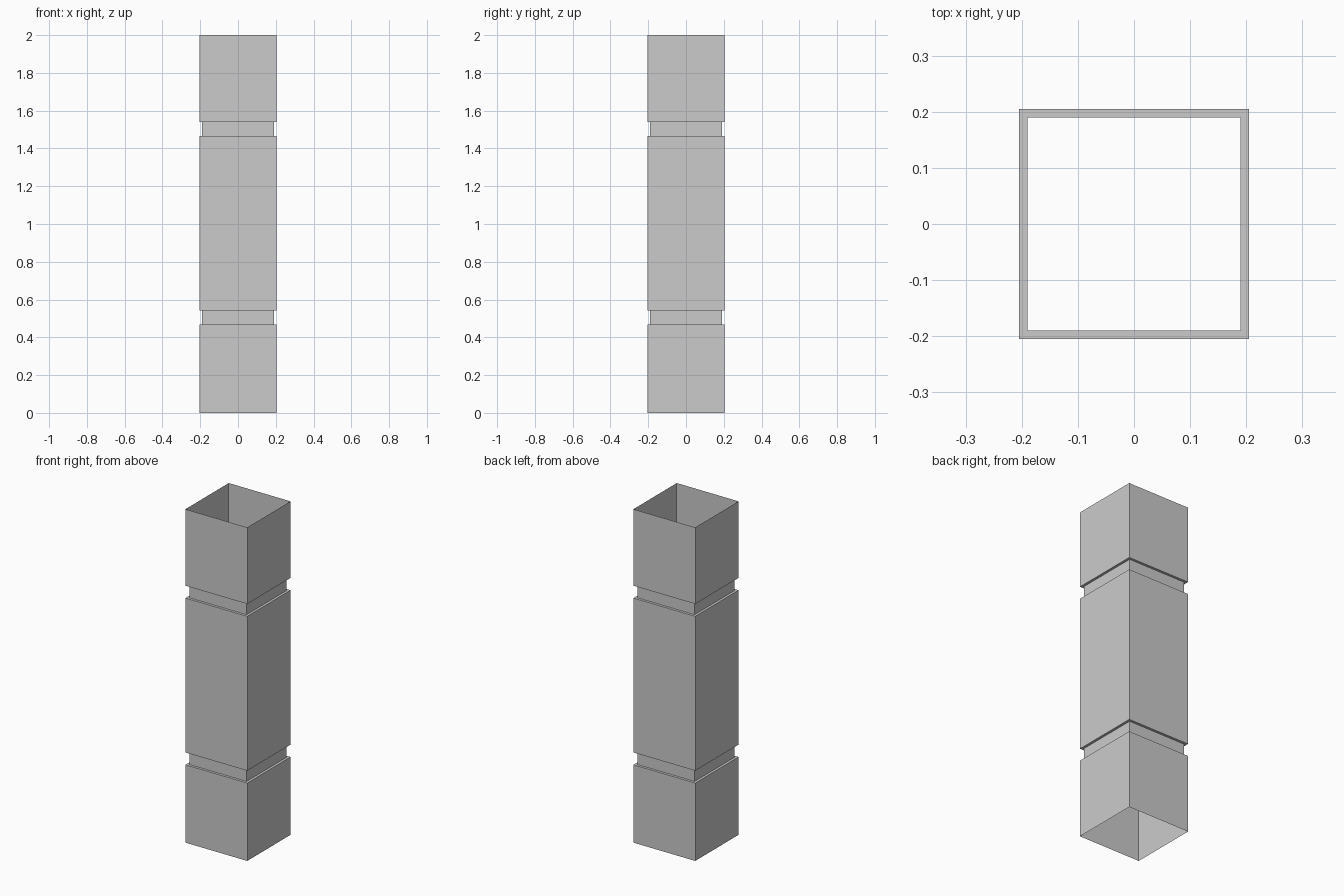
import bpy, bmesh

if "Cube" in bpy.data.objects:
    bpy.data.objects.remove(bpy.data.objects["Cube"])

OUTER, INNER = 0.205, 0.19

# Wall profile from bottom to top: (half width, height), with two recessed bands
PROFILE = [(OUTER, 0.0)]
for low, high in ((0.467, 0.541), (1.467, 1.541)):
    PROFILE += [(OUTER, low), (INNER, low), (INNER, high), (OUTER, high)]
PROFILE.append((OUTER, 2.0))

CORNERS = [(-1, -1), (1, -1), (1, 1), (-1, 1)]


def square_shell(name, profile):
    """Open-ended thin square tube that follows the profile."""
    bm = bmesh.new()
    rings = [[bm.verts.new((sx * h, sy * h, z)) for sx, sy in CORNERS]
             for h, z in profile]
    for a, b in zip(rings, rings[1:]):
        for i in range(4):
            j = (i + 1) % 4
            bm.faces.new((a[i], a[j], b[j], b[i]))
    mesh = bpy.data.meshes.new(name)
    bm.to_mesh(mesh)
    bm.free()
    obj = bpy.data.objects.new(name, mesh)
    bpy.context.collection.objects.link(obj)
    return obj


# Square column shell, open at top and bottom
square_shell("column_shell", PROFILE)
